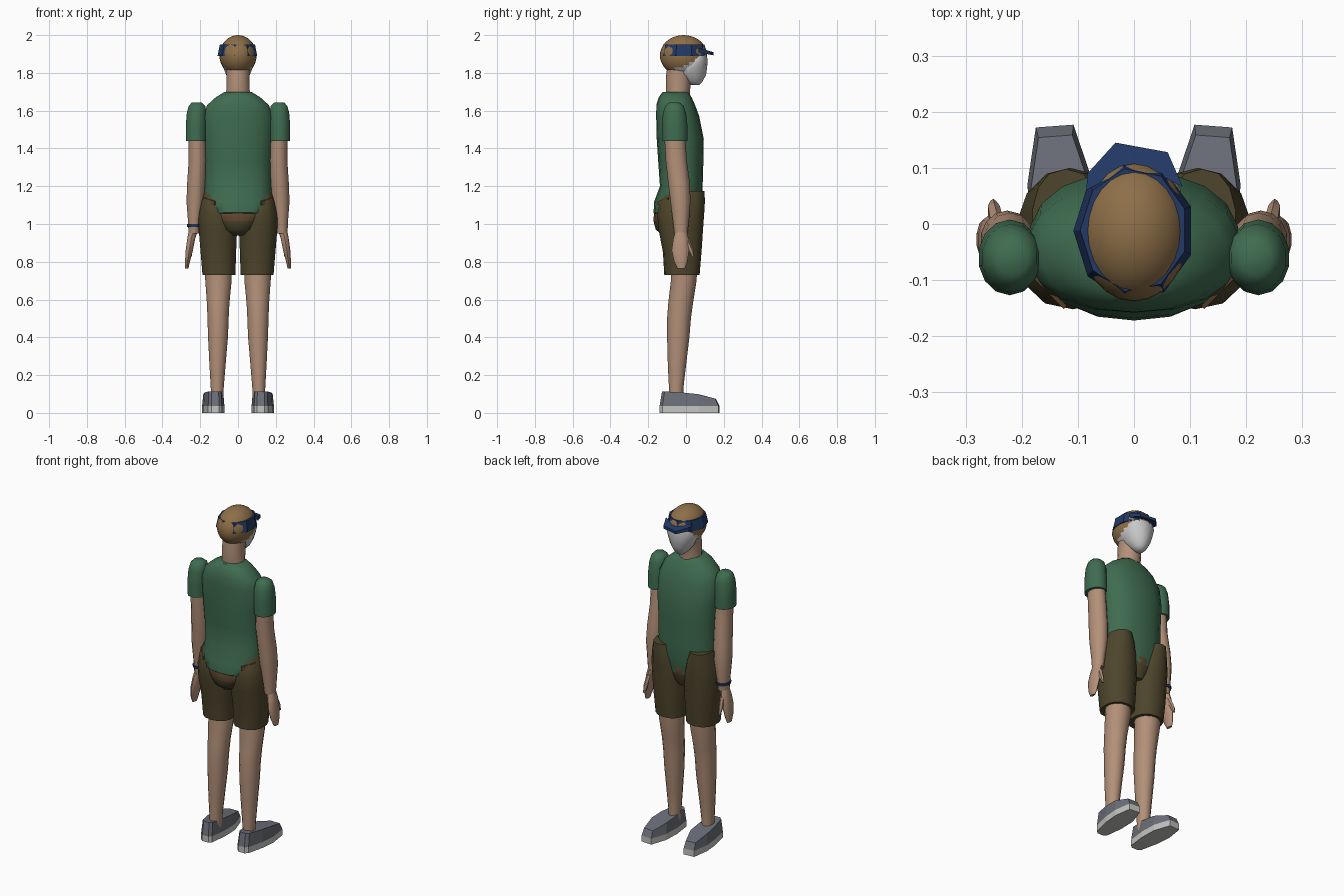
import bpy, bmesh, math
from mathutils import Vector

cube = bpy.data.objects.get("Cube")
if cube:
    bpy.data.objects.remove(cube, do_unlink=True)


def material(name, r, g, b):
    m = bpy.data.materials.new(name)
    m.use_nodes = True
    m.diffuse_color = (r, g, b, 1)
    bsdf = m.node_tree.nodes["Principled BSDF"]
    bsdf.inputs["Base Color"].default_value = (r, g, b, 1)
    bsdf.inputs["Roughness"].default_value = 0.8
    return m


GREEN = material("shirt green", 0.05, 0.15, 0.08)
OLIVE = material("shorts olive", 0.075, 0.06, 0.025)
SKIN = material("skin", 0.45, 0.28, 0.19)
HAIR = material("hair brown", 0.27, 0.16, 0.065)
BLUE = material("cap blue", 0.016, 0.04, 0.13)
GREY = material("shoe grey", 0.15, 0.16, 0.19)
SOLE = material("sole white", 0.55, 0.55, 0.53)
FACE = material("face grey", 0.58, 0.58, 0.58)
BELT = material("belt brown", 0.12, 0.065, 0.027)


def finish(name, bm, mats, smooth=True, angle=50):
    bmesh.ops.recalc_face_normals(bm, faces=bm.faces)
    me = bpy.data.meshes.new(name)
    bm.to_mesh(me)
    bm.free()
    ob = bpy.data.objects.new(name, me)
    bpy.context.collection.objects.link(ob)
    for m in mats:
        me.materials.append(m)
    if smooth:
        bpy.ops.object.select_all(action="DESELECT")
        ob.select_set(True)
        bpy.context.view_layer.objects.active = ob
        bpy.ops.object.shade_smooth_by_angle(angle=math.radians(angle))
    return ob


def skin_rings(bm, rings):
    n = len(rings[0])
    for a, b in zip(rings, rings[1:]):
        for i in range(n):
            j = (i + 1) % n
            bm.faces.new((a[i], a[j], b[j], b[i]))
    bm.faces.new(rings[0])
    bm.faces.new(rings[-1])


def loft(name, sections, mats, sides=14, rule=None, side=1, power=1.0, smooth=True):
    """Each section is z, x min, x max, y min, y max."""
    bm = bmesh.new()
    rings = []
    for z, x0, x1, y0, y1 in sections:
        ring = []
        for i in range(sides):
            a = math.tau * (i + 0.5) / sides
            c, s = math.cos(a), math.sin(a)
            c, s = (math.copysign(abs(v) ** power, v) for v in (c, s))
            x = (x0 + x1) / 2 + c * (x1 - x0) / 2
            ring.append(bm.verts.new((side * x, (y0 + y1) / 2 + s * (y1 - y0) / 2, z)))
        rings.append(ring)
    skin_rings(bm, rings)
    if rule:
        for f in bm.faces:
            f.material_index = rule(f.calc_center_median())
    return finish(name, bm, mats, smooth)


def slab(name, outline, bottom, top, mat, side=1, inset=1.0):
    """Outline between two height functions of y, the top one drawn in."""
    bm = bmesh.new()
    mid = sum((Vector(p) for p in outline), Vector((0, 0))) / len(outline)
    low = [bm.verts.new((side * x, y, bottom(y))) for x, y in outline]
    high = []
    for p in outline:
        x, y = mid + (Vector(p) - mid) * inset
        high.append(bm.verts.new((side * x, y, top(y))))
    skin_rings(bm, [low, high])
    return finish(name, bm, [mat], False)


# Shirt body
loft("shirt", [
    (1.02, -.12, .12, -.13, .075), (1.06, -.17, .17, -.172, .08),
    (1.12, -.185, .185, -.168, .088), (1.2, -.178, .178, -.138, .088),
    (1.33, -.18, .18, -.147, .092), (1.45, -.188, .188, -.155, .094),
    (1.57, -.19, .19, -.158, .07), (1.63, -.165, .165, -.157, .048),
    (1.67, -.12, .12, -.145, .03), (1.698, -.075, .075, -.125, .012)],
    [GREEN], sides=18, power=.9)

# Seat of the shorts with a belt strip along its upper edge
loft("shorts_seat", [
    (.94, -.05, .05, -.12, .05), (.97, -.1, .1, -.16, .065),
    (1.015, -.13, .13, -.172, .075), (1.055, -.172, .172, -.17, .08),
    (1.07, -.165, .165, -.165, .075)],
    [OLIVE, BELT], sides=18, rule=lambda c: int(c.z > 1.02))

# Neck
loft("neck", [
    (1.64, -.07, .07, -.1, .02), (1.7, -.064, .064, -.107, .02),
    (1.77, -.062, .062, -.107, .03), (1.83, -.066, .066, -.1, .04)], [SKIN])

# Head: hair above a slanted line, face below it
bm = bmesh.new()
bmesh.ops.create_uvsphere(bm, u_segments=24, v_segments=20, radius=1)
for v in bm.verts:
    v.co = Vector((v.co.x * .098, v.co.y * .125 - .013, v.co.z * .108 + 1.892))
for f in bm.faces:
    c = f.calc_center_median()
    f.material_index = int(c.z < 1.81 + (c.y + .08) * .45 and c.y > -.06)
finish("head", bm, [HAIR, FACE])

loft("face", [
    (1.735, -.022, .022, .025, .07), (1.755, -.042, .042, -.005, .088),
    (1.79, -.065, .065, -.05, .106), (1.83, -.08, .08, -.06, .112),
    (1.87, -.085, .085, -.02, .114), (1.895, -.07, .07, .02, .11)], [FACE])

# Cap band and brim
loft("cap_band", [
    (1.89, -.108, .108, -.138, .114), (1.95, -.096, .096, -.122, .1)],
    [BLUE], sides=9, smooth=False)
slab("cap_brim", [
    (-.085, .06), (-.083, .09), (-.033, .145), (.06, .128), (.087, .066),
    (.05, .085), (-.03, .09)],
    lambda y: 1.91 - .2 * (y - .06), lambda y: 1.935 - .3 * (y - .06), BLUE)

SHOE = [(.085, -.125), (.1, -.14), (.14, -.14), (.158, -.125), (.182, -.02),
        (.19, .07), (.175, .172), (.108, .177), (.075, .08), (.072, -.02)]

for side, label in ((1, "left"), (-1, "right")):
    # Sleeve
    loft(label + "_sleeve", [
        (1.44, .165, .278, -.127, .008), (1.52, .165, .278, -.127, .008),
        (1.59, .165, .272, -.122, .0), (1.625, .172, .262, -.11, -.012),
        (1.643, .19, .245, -.09, -.035)], [GREEN], side=side)
    # Arm
    loft(label + "_arm", [
        (.95, .203, .263, -.062, .008), (1.02, .195, .266, -.07, .016),
        (1.12, .178, .274, -.083, .024), (1.22, .172, .27, -.095, .02),
        (1.34, .168, .262, -.108, .004), (1.47, .17, .262, -.115, -.005)],
        [SKIN], side=side)
    # Hand and thumb
    loft(label + "_hand", [
        (.765, .262, .28, -.045, -.005), (.8, .254, .281, -.063, .008),
        (.86, .238, .278, -.076, .016), (.92, .226, .27, -.068, .014),
        (.965, .212, .262, -.055, .004)], [SKIN], sides=10, side=side)
    loft(label + "_thumb", [
        (.825, .245, .257, .03, .045), (.86, .238, .262, .012, .04),
        (.92, .23, .258, -.02, .018)], [SKIN], sides=6, side=side)
    # Leg of the shorts
    loft(label + "_shorts_leg", [
        (.73, .012, .19, -.115, .072), (.85, .008, .2, -.122, .082),
        (.97, .003, .21, -.145, .09), (1.05, .008, .21, -.152, .096),
        (1.12, .03, .198, -.14, .1), (1.175, .06, .182, -.1, .098)],
        [OLIVE], side=side, power=.85)
    # Leg
    loft(label + "_leg", [
        (.06, .078, .143, -.09, -.012), (.13, .075, .145, -.09, -.014),
        (.25, .065, .152, -.096, .0), (.4, .052, .16, -.1, .018),
        (.5, .048, .163, -.1, .026), (.58, .044, .166, -.094, .037),
        (.7, .032, .175, -.08, .056), (.78, .03, .178, -.08, .06)],
        [SKIN], side=side)
    # Shoe
    slab(label + "_sole", SHOE, lambda y: 0, lambda y: .036, SOLE, side)
    slab(label + "_shoe", SHOE, lambda y: .036,
         lambda y: .115 - .06 * max(0, y + .14) - .9 * max(0, y) ** 2,
         GREY, side, .9)
    # Belt patch showing beside the shirt hem
    slab(label + "_belt_patch", [(.125, -.152), (.182, -.095), (.178, -.09), (.12, -.145)],
         lambda y: 1.1, lambda y: 1.12 + .35 * (y + .15), BELT, side)

# Wrist bracelet on the right arm
loft("bracelet", [
    (.985, .193, .27, -.073, .019), (1.0, .191, .271, -.075, .021)],
    [BLUE], side=-1)
